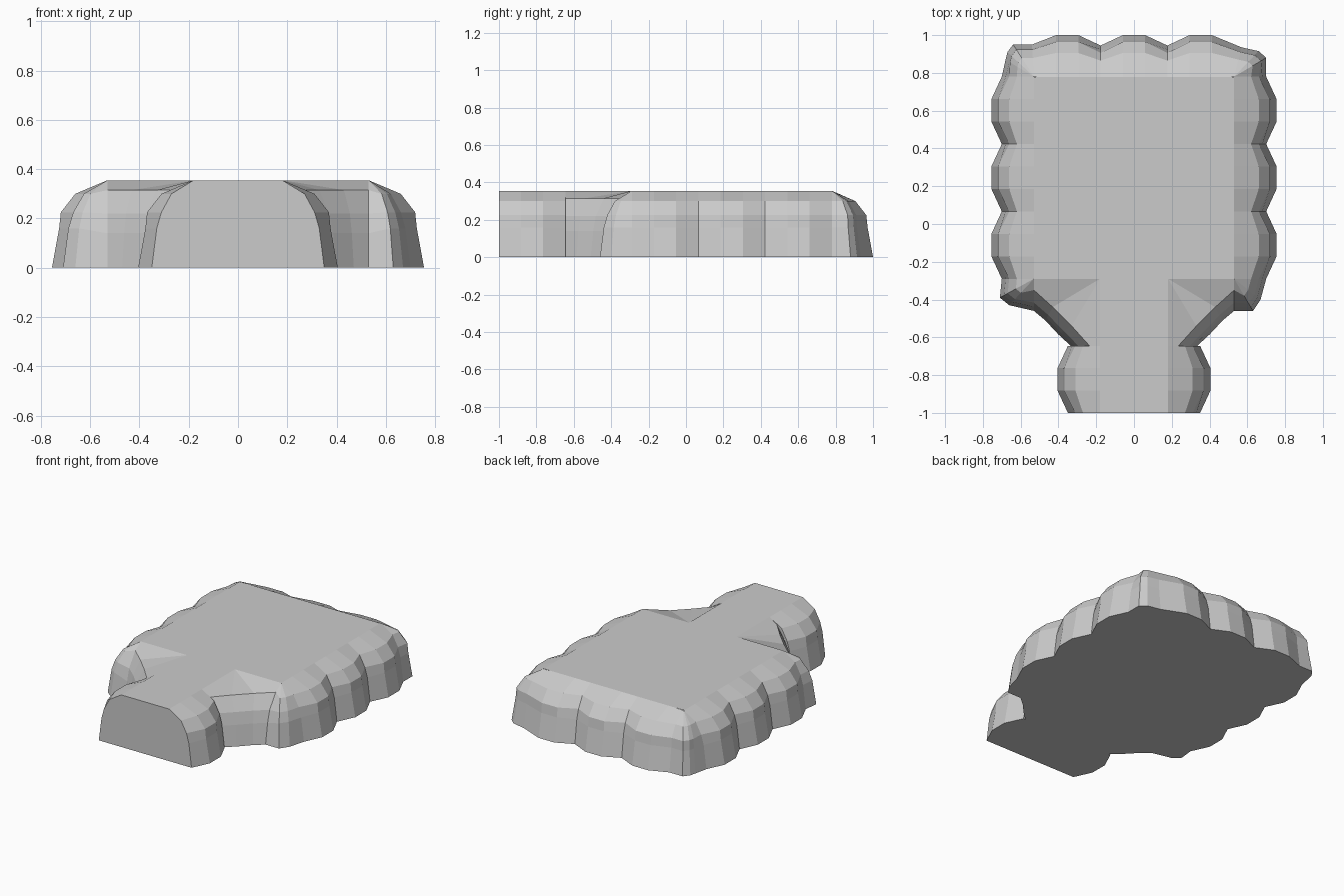
import bpy, bmesh
from mathutils import Vector

if "Cube" in bpy.data.objects:
    bpy.data.objects.remove(bpy.data.objects["Cube"])

# Rim cross-sections: heights and fraction of the way out from the top edge
Z = [0, 0.16, 0.225, 0.30, 0.355]
BULGE = [1, 0.87, 0.84, 0.58, 0]
VALLEY = [1, 0.88, 0.77, 0.53, 0]
VALLEY_OUT, BULGE_OUT = 0.17, 0.225


def column(top, outer, profile):
    """One vertical strip of rim points, from the ground to the plateau."""
    top, outer = Vector(top), Vector(outer)
    return [(*top.lerp(outer, f), z) for f, z in zip(profile, Z)]


def scallops(start, end, out, count):
    """Row of three-sided bumps along a straight plateau edge."""
    start, end, out = Vector(start), Vector(end), Vector(out)
    cols = []
    for i in range(count * 3 + 1):
        p = start.lerp(end, i / (count * 3))
        if i % 3:
            cols.append(column(p, p + out * BULGE_OUT, BULGE))
        else:
            cols.append(column(p, p + out * VALLEY_OUT, VALLEY))
    return cols


def wall_column(base, lip, top):
    """Scooped wall with a lower lip, sloping gently up to the plateau."""
    base, lip = Vector(base), Vector(lip)
    cols = [(*base.lerp(lip, f), z) for f, z in
            zip((0, 0.2, 0.4, 1), (0, 0.14, 0.22, 0.315))]
    return cols + [(*top, 0.355)]


def half(front_corner, back_corner):
    """Right-hand half of the rim, from the neck end round to the back."""
    cols = scallops((0.18, -1), (0.18, -0.645), (1, 0), 1)
    cols += [wall_column((0.335, -0.645), (0.235, -0.645), (0.18, -0.645)),
             wall_column((0.40, -0.585), (0.33, -0.54), (0.18, -0.29)),
             wall_column((0.47, -0.51), (0.43, -0.44), (0.18, -0.29)),
             wall_column((0.53, -0.46), (0.53, -0.35), (0.53, -0.29))]
    cols += [column((0.53, -0.29), p, VALLEY) for p in front_corner]
    cols += scallops((0.53, -0.29), (0.53, 0.78), (1, 0), 3)
    cols += [column((0.53, 0.78), p, BULGE) for p in back_corner]
    cols += scallops((0.53, 0.775), (-0.53, 0.775), (0, 1), 3)[1:5]
    return cols


right = half([(0.63, -0.46), (0.67, -0.40)],
             [(0.70, 0.88), (0.66, 0.915), (0.57, 0.935)])
left = half([(0.66, -0.43), (0.71, -0.39)],
            [(0.68, 0.87), (0.67, 0.91), (0.64, 0.95), (0.54, 0.95)])
loop = right + [[(-x, y, z) for x, y, z in c] for c in reversed(left)]

# Loft the rim, then cap the plateau and the underside
bm = bmesh.new()
rim = [[bm.verts.new(p) for p in c] for c in loop]
for a, b in zip(rim, rim[1:] + rim[:1]):
    for k in range(len(Z) - 1):
        bm.faces.new((a[k], b[k], b[k + 1], a[k + 1]))
bm.faces.new([c[0] for c in reversed(rim)])
bmesh.ops.remove_doubles(bm, verts=bm.verts[:], dist=0.0008)

plateau = [(0.18, -1), (0.18, -0.645), (0.18, -0.29), (0.53, -0.29),
           (0.53, 0.777)]
plateau += [(-x, y) for x, y in reversed(plateau)]
bm.faces.new([bm.verts.new((x, y, 0.355)) for x, y in plateau])
bmesh.ops.remove_doubles(bm, verts=bm.verts[:], dist=0.0008)
bmesh.ops.recalc_face_normals(bm, faces=bm.faces[:])
for f in bm.faces:
    if f.normal.z > 0.999 or f.normal.z < -0.999:
        if f.normal.z * (f.calc_center_median().z - 0.1) < 0:
            f.normal_flip()

mesh = bpy.data.meshes.new("cliff_tile")
bm.to_mesh(mesh)
bm.free()
tile = bpy.data.objects.new("cliff_tile", mesh)
bpy.context.collection.objects.link(tile)
